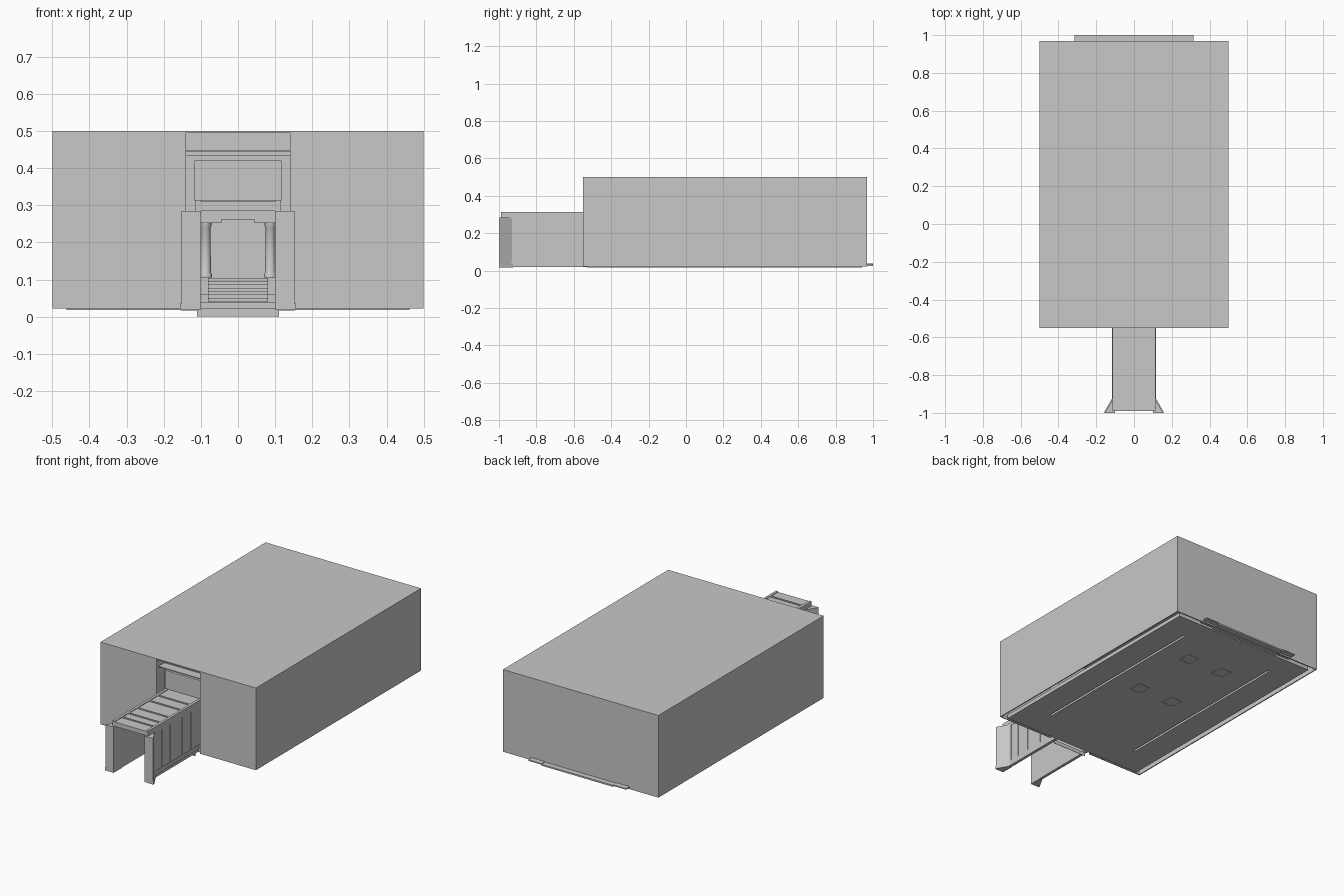
import bpy, bmesh, math
from mathutils import Matrix

cube = bpy.data.objects.get("Cube")
if cube:
    bpy.data.objects.remove(cube, do_unlink=True)

stone = bpy.data.materials.new("stone_grey")
stone.use_nodes = True
GREY = (0.58, 0.58, 0.58, 1)
stone.diffuse_color = GREY
stone.node_tree.nodes["Principled BSDF"].inputs["Base Color"].default_value = GREY


def finish(name, bm):
    bmesh.ops.recalc_face_normals(bm, faces=bm.faces)
    mesh = bpy.data.meshes.new(name)
    bm.to_mesh(mesh)
    bm.free()
    mesh.materials.append(stone)
    obj = bpy.data.objects.new(name, mesh)
    bpy.context.collection.objects.link(obj)
    return obj


def add_box(bm, x, y, z):
    size = [b - a for a, b in (x, y, z)]
    mid = [(a + b) / 2 for a, b in (x, y, z)]
    bmesh.ops.create_cube(bm, size=1, matrix=Matrix.Translation(mid) @ Matrix.Diagonal((*size, 1)))


def boxes(name, parts, mirrored=False):
    bm = bmesh.new()
    for x, y, z in parts:
        add_box(bm, x, y, z)
        if mirrored:
            add_box(bm, (-x[1], -x[0]), y, z)
    finish(name, bm)


def prism(name, outline, z):
    bm = bmesh.new()
    face = bm.faces.new([bm.verts.new((x, y, z[0])) for x, y in outline])
    top = bmesh.ops.extrude_face_region(bm, geom=[face])["geom"]
    verts = [v for v in top if isinstance(v, bmesh.types.BMVert)]
    bmesh.ops.translate(bm, verts=verts, vec=(0, 0, z[1] - z[0]))
    finish(name, bm)


def column(name, x, y, profile):
    # Turned shaft from (radius, height) pairs
    bm = bmesh.new()
    verts = [bm.verts.new((x + r, y, z)) for r, z in profile]
    edges = [bm.edges.new(pair) for pair in zip(verts, verts[1:])]
    bmesh.ops.spin(bm, geom=verts + edges, cent=(x, y, 0), axis=(0, 0, 1),
                   angle=math.tau, steps=16)
    bmesh.ops.remove_doubles(bm, verts=bm.verts, dist=0.0001)
    obj = finish(name, bm)
    obj.data.shade_smooth()
    obj.data.set_sharp_from_angle(angle=math.radians(35))


# Hall shell, open underneath and at the entrance
FRONT, BACK, LOW, HIGH, T = -0.55, 0.968, 0.022, 0.5, 0.006
WALL = (LOW, HIGH - T)
boxes("hall_roof", [((-0.5, 0.5), (FRONT, BACK), (HIGH - T, HIGH))])
boxes("hall_side_walls", [((0.5 - T, 0.5), (FRONT, BACK), WALL)], True)
boxes("hall_back_wall", [((T - 0.5, 0.5 - T), (BACK - T, BACK), WALL)])
boxes("hall_front_walls", [((0.14, 0.5 - T), (FRONT, FRONT + T), WALL)], True)

# Hall floor: a slab with lower panels that leave long slots between them
F_FRONT, F_BACK, UNDER = -0.53, 0.94, (0.018, 0.034)
S_FRONT, S_BACK = -0.36, 0.79
boxes("hall_floor", [((-0.462, 0.462), (F_FRONT, F_BACK), (0.034, 0.04))])
boxes("floor_panels", [((-0.295, 0.295), (S_FRONT, S_BACK), UNDER),
                       ((-0.462, 0.462), (F_FRONT, S_FRONT), UNDER),
                       ((-0.462, 0.462), (S_BACK, F_BACK), UNDER)])
boxes("floor_side_panels", [((0.308, 0.462), (S_FRONT, S_BACK), UNDER)], True)

# Thin square frames on the underside
frames = []
for y in (0.19, 0.61):
    for x in (0.075, 0.15):
        frames.append(((x, x + 0.004), (y - 0.04, y + 0.04), (0.0165, 0.018)))
    for d in (-0.04, 0.036):
        frames.append(((0.079, 0.15), (y + d, y + d + 0.004), (0.0165, 0.018)))
boxes("floor_square_frames", frames, True)

# Rear ledge, hanging lower in the middle
boxes("rear_ledge", [((-0.23, 0.23), (0.94, 1.0), (0.025, 0.034))])
boxes("rear_ledge_ends", [((0.23, 0.315), (0.94, 1.0), (0.031, 0.037))], True)

# Entrance recess: jambs, back panel, cornices and framed panel
boxes("entrance_jambs", [((0.14, 0.146), (FRONT + T, -0.47), WALL),
                         ((0.1, 0.14), (-0.476, -0.47), (LOW, 0.285))], True)
boxes("entrance_back_panel", [((-0.14, 0.14), (-0.476, -0.47), (0.285, HIGH - T))])
boxes("entrance_cornices", [((-0.14, 0.14), (-0.53, -0.476), (0.443, 0.448)),
                            ((-0.14, 0.14), (-0.51, -0.476), (0.433, 0.443))])
boxes("entrance_panel", [((-0.117, 0.117), (-0.5, -0.476), (0.313, 0.42))])

# Threshold, stairs and landing
boxes("threshold_plate", [((-0.11, 0.11), (FRONT - 0.002, FRONT), (0, 0.022))])
STEPS = 9
rise, run = 0.08 / STEPS, 0.018
boxes("stairs", [((-0.08, 0.08), (-0.5 + i * run, -0.32),
                  (0.024 + i * rise, 0.024 + (i + 1) * rise)) for i in range(STEPS)])
boxes("stair_cheeks", [((0.08, 0.1), (-0.47, -0.32), (LOW, 0.105)),
                       ((0.08, 0.1), (-0.5, -0.47), (LOW, 0.06))], True)

# Columns and lintel
for side, x in (("left", 0.087), ("right", -0.087)):
    column(side + "_column", x, -0.42,
           [(0, 0.105), (0.017, 0.105), (0.017, 0.114), (0.014, 0.12),
            (0.013, 0.24), (0.016, 0.246), (0.016, 0.252), (0, 0.252)])
boxes("lintel", [((-0.1, 0.1), (-0.44, -0.4), (0.262, 0.285))])
boxes("lintel_brackets", [((0.045, 0.1), (-0.44, -0.4), (0.252, 0.262))], True)

# Passage: walls, rails, shallow posts and roof ribs
PASSAGE = (-0.99, -0.476)
POSTS = [-0.92, -0.86, -0.78, -0.67, -0.59]
boxes("passage_walls", [((0.1, 0.112), PASSAGE, (0.02, 0.29))], True)
boxes("passage_rails", [((0.112, 0.117), PASSAGE, (0.02, 0.035)),
                        ((0.112, 0.115), PASSAGE, (0.035, 0.055)),
                        ((0.112, 0.114), PASSAGE, (0.275, 0.29))], True)
boxes("passage_posts", [((0.112, 0.115), (y - 0.005, y + 0.005), (0.055, 0.275))
                        for y in POSTS], True)
boxes("passage_roof", [((-0.112, 0.112), PASSAGE, (0.285, 0.31))])
boxes("passage_roof_edges", [((0.1, 0.115), PASSAGE, (0.29, 0.314))], True)
boxes("passage_roof_ribs", [((-0.1, 0.1), (y - 0.005, y + 0.005), (0.31, 0.314))
                            for y in POSTS])

# Flared mouth of the passage
for side, s in (("left", 1), ("right", -1)):
    prism(side + "_flare", [(s * 0.1, -1), (s * 0.152, -1), (s * 0.152, -0.995),
                            (s * 0.113, -0.93), (s * 0.1, -0.93)], (0.035, 0.285))
    prism(side + "_flare_foot", [(s * 0.1, -1), (s * 0.156, -1), (s * 0.156, -0.993),
                                 (s * 0.117, -0.925), (s * 0.1, -0.925)], (0.018, 0.035))
